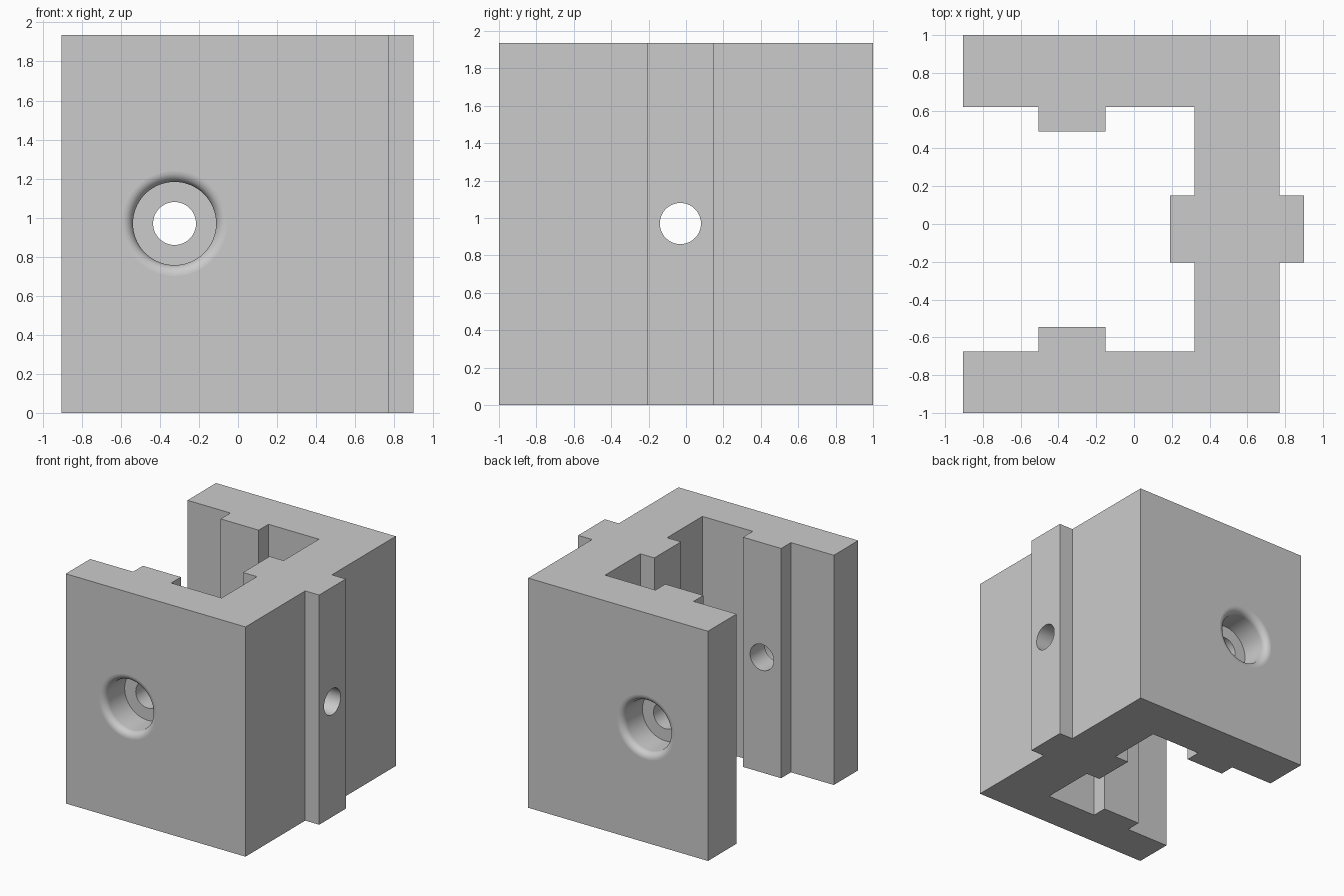
import bpy, bmesh, math
from mathutils import Matrix, Vector

cube = bpy.data.objects.get("Cube")
if cube:
    bpy.data.objects.remove(cube, do_unlink=True)

HEIGHT = 1.935
MID = 0.97
SEGMENTS = 64

grey = bpy.data.materials.new("plain_grey")
grey.use_nodes = True
colour = (0.6, 0.6, 0.6, 1)
grey.diffuse_color = colour
grey.node_tree.nodes["Principled BSDF"].inputs["Base Color"].default_value = colour


def make_object(name, bm):
    bmesh.ops.recalc_face_normals(bm, faces=bm.faces)
    mesh = bpy.data.meshes.new(name)
    bm.to_mesh(mesh)
    bm.free()
    mesh.materials.append(grey)
    obj = bpy.data.objects.new(name, mesh)
    bpy.context.collection.objects.link(obj)
    return obj


def extruded(name, outline):
    bm = bmesh.new()
    face = bm.faces.new([bm.verts.new((x, y, 0)) for x, y in outline])
    result = bmesh.ops.extrude_face_region(bm, geom=[face])
    top = [v for v in result["geom"] if isinstance(v, bmesh.types.BMVert)]
    bmesh.ops.translate(bm, verts=top, vec=(0, 0, HEIGHT))
    return make_object(name, bm)


def turned(name, profile, start, direction):
    """Closed solid of revolution; profile holds (radius, depth) pairs."""
    bm = bmesh.new()
    rings = []
    for r, d in profile:
        angles = [2 * math.pi * i / SEGMENTS for i in range(SEGMENTS)]
        rings.append([bm.verts.new((r * math.cos(a), r * math.sin(a), d)) for a in angles])
    for a, b in zip(rings, rings[1:]):
        for i in range(SEGMENTS):
            j = (i + 1) % SEGMENTS
            bm.faces.new((a[i], a[j], b[j], b[i]))
    bm.faces.new(rings[0])
    bm.faces.new(rings[-1])
    turn = Vector((0, 0, 1)).rotation_difference(Vector(direction)).to_matrix().to_4x4()
    bmesh.ops.transform(bm, matrix=Matrix.Translation(start) @ turn, verts=bm.verts)
    obj = make_object(name, bm)
    obj.hide_render = True
    return obj


# Channel bracket: two arms, a web, and a rib on each inner face plus one outside
bracket = extruded("channel_bracket", [
    (-0.905, -1), (0.77, -1), (0.77, -0.205), (0.9, -0.205), (0.9, 0.15),
    (0.77, 0.15), (0.77, 1), (-0.905, 1), (-0.905, 0.62), (-0.505, 0.62),
    (-0.505, 0.49), (-0.15, 0.49), (-0.15, 0.62), (0.32, 0.62), (0.32, 0.15),
    (0.19, 0.15), (0.19, -0.205), (0.32, -0.205), (0.32, -0.675),
    (-0.15, -0.675), (-0.15, -0.545), (-0.505, -0.545), (-0.505, -0.675),
    (-0.905, -0.675)])

# Counterbored holes with a rounded mouth, and a plain hole through the web
hole, bore, fillet, depth = 0.11, 0.213, 0.055, 0.26
mouth = [(bore + fillet * (1 - math.sin(a)), fillet * (1 - math.cos(a)))
         for a in (math.pi / 2 * i / 8 for i in range(9))]
stepped = [(bore + fillet, -0.1)] + mouth + [(bore, depth), (hole, depth), (hole, 0.7)]
cutters = [
    turned("front_hole_cutter", stepped, (-0.325, -1, MID), (0, 1, 0)),
    turned("back_hole_cutter", stepped, (-0.325, 1, MID), (0, -1, 0)),
    turned("web_hole_cutter", [(hole, 0), (hole, 1)], (1, -0.03, MID), (-1, 0, 0)),
]
for cutter in cutters:
    cut = bracket.modifiers.new(cutter.name, "BOOLEAN")
    cut.operation = "DIFFERENCE"
    cut.solver = "EXACT"
    cut.object = cutter

# Apply the cuts, then smooth only the curved faces
graph = bpy.context.evaluated_depsgraph_get()
bracket_mesh = bpy.data.meshes.new_from_object(bracket.evaluated_get(graph))
bracket.modifiers.clear()
bracket.data = bracket_mesh
for cutter in cutters:
    bpy.data.objects.remove(cutter, do_unlink=True)

bpy.ops.object.select_all(action="DESELECT")
bracket.select_set(True)
bpy.context.view_layer.objects.active = bracket
bpy.ops.object.shade_smooth_by_angle(angle=math.radians(30))
for face in bracket.data.polygons:
    if face.area > 0.05:
        face.use_smooth = False
